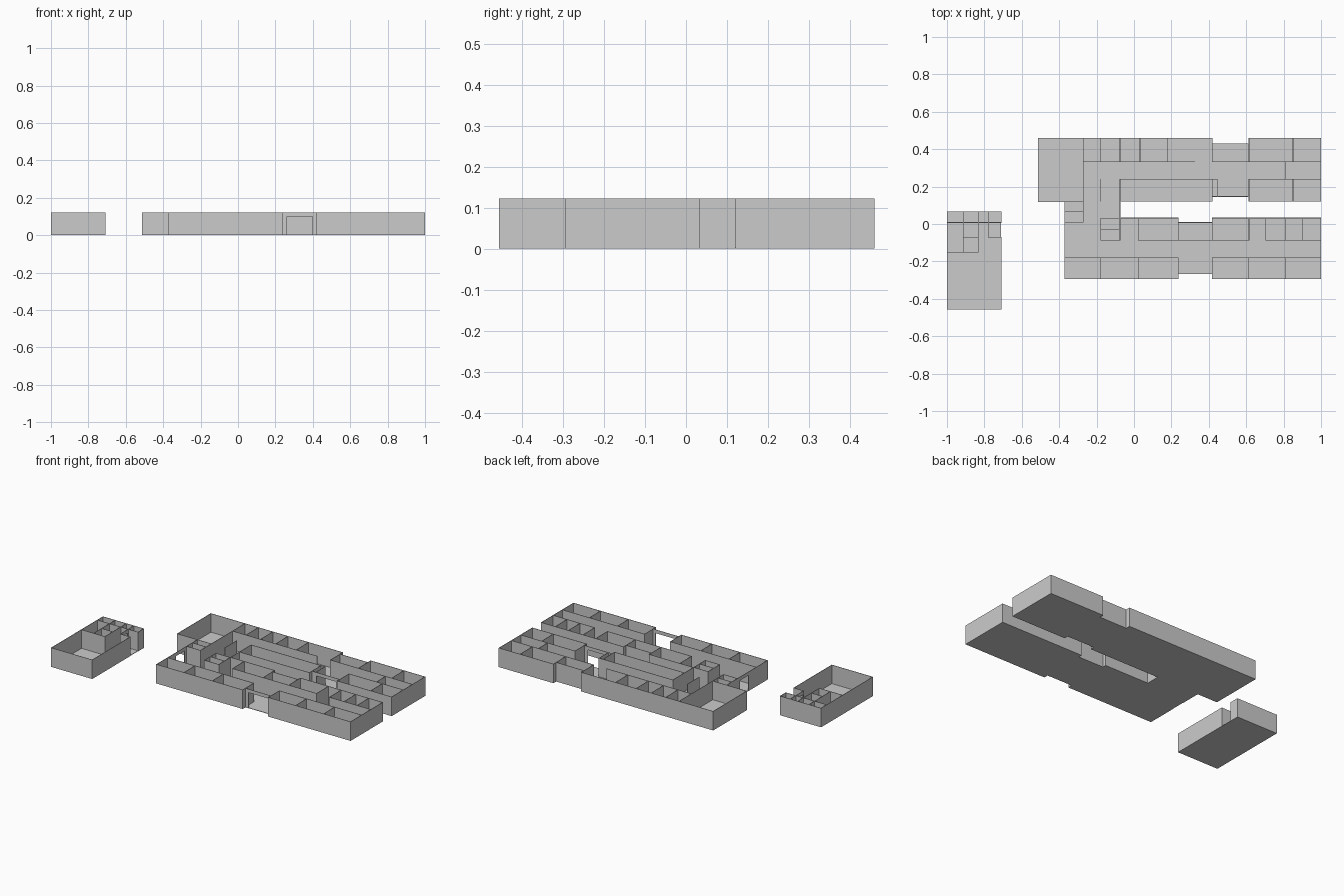
import bpy, bmesh
from mathutils import Matrix, Vector

H, DOOR, T, SLAB = 0.122, 0.10, 0.003, 0.003


def add_box(bm, x0, y0, z0, x1, y1, z1):
    m = Matrix.Translation(((x0 + x1) / 2, (y0 + y1) / 2, (z0 + z1) / 2))
    bmesh.ops.create_cube(bm, size=1, matrix=m @ Matrix.Diagonal((x1 - x0, y1 - y0, z1 - z0, 1)))


def finish(bm, name):
    me = bpy.data.meshes.new(name)
    bm.to_mesh(me)
    bm.free()
    bpy.context.collection.objects.link(bpy.data.objects.new(name, me))


class Walls:
    """Collects thin partitions into one named object."""
    def __init__(self):
        self.bm = bmesh.new()

    def h(self, y, x0, x1, z0=0, door=None):
        if door:
            self.h(y, x0, door[0])
            self.h(y, door[1], x1)
            self.h(y, door[0], door[1], DOOR)
        else:
            add_box(self.bm, x0 - T / 2, y - T / 2, z0, x1 + T / 2, y + T / 2, H)

    def v(self, x, y0, y1, z0=0, door=None):
        if door:
            self.v(x, y0, door[0])
            self.v(x, door[1], y1)
            self.v(x, door[0], door[1], DOOR)
        else:
            add_box(self.bm, x - T / 2, y0 - T / 2, z0, x + T / 2, y1 + T / 2, H)

    def rooms(self, xs, y0, y1):
        """Row of rooms: two long walls and cross walls at every x."""
        self.h(y0, xs[0], xs[-1])
        self.h(y1, xs[0], xs[-1])
        for x in xs:
            self.v(x, y0, y1)


def floor(name, rects):
    bm = bmesh.new()
    for x0, y0, x1, y1 in rects:
        add_box(bm, x0, y0, 0, x1, y1, SLAB)
    finish(bm, name)


E = 0.998  # outer east wall

# Rear wing: hall block, back rooms, court-side rooms, through passage
w = Walls()
w.rooms([-0.512, -0.272], 0.12, 0.458)
w.rooms([-0.272, -0.177, -0.075, 0.032, 0.177], 0.333, 0.458)
w.h(0.458, 0.177, 0.418)
w.h(0.333, 0.177, 0.325)
w.v(0.418, 0.333, 0.458)
w.h(0.43, 0.418, 0.615)
w.h(0.333, 0.418, 0.615)
w.rooms([0.615, 0.85, E], 0.333, 0.458)
w.rooms([-0.075, 0.418], 0.122, 0.24)
w.v(-0.177, 0.122, 0.24)
w.h(0.24, 0.418, 0.445)
w.v(0.445, 0.147, 0.24)
w.h(0.147, 0.418, 0.615, door=(0.45, 0.59))
w.rooms([0.615, 0.85, E], 0.122, 0.24)
w.v(0.808, 0.24, 0.333)
w.v(E, 0.24, 0.333)
finish(w.bm, "rear_wing_walls")

# Link between wings: west entrance, small rooms
w = Walls()
w.v(-0.37, -0.292, 0.12, door=(-0.10, -0.01))
w.v(-0.272, 0.01, 0.12)
w.h(0.01, -0.37, -0.272)
w.h(0.068, -0.37, -0.272)
w.v(-0.075, 0.03, 0.122)
w.rooms([-0.177, -0.075], -0.087, 0.03)
w.h(-0.028, -0.177, -0.075)
finish(w.bm, "link_walls")

# Front wing: front rooms, main entrance, court-side rooms
w = Walls()
w.rooms([-0.37, -0.177, 0.022, 0.237], -0.292, -0.18)
w.rooms([0.418, 0.61, 0.808, E], -0.292, -0.18)
w.h(-0.265, 0.237, 0.418, door=(0.26, 0.40))
w.h(0.032, -0.075, 0.022)
w.rooms([0.022, 0.237], -0.087, 0.032)
w.h(0.008, 0.237, 0.418)
w.h(-0.087, 0.237, 0.418)
w.rooms([0.418, 0.615], -0.087, 0.032)
w.h(0.032, 0.615, 0.705)
w.rooms([0.705, 0.808, 0.9, E], -0.087, 0.032)
w.v(E, -0.18, -0.087)
finish(w.bm, "front_wing_walls")

floor("main_floor", [
    (-0.512, 0.12, -0.272, 0.458), (-0.272, 0.12, 0.418, 0.458),
    (0.418, 0.147, 0.615, 0.43), (0.615, 0.122, E, 0.458),
    (-0.37, -0.292, -0.075, 0.12), (-0.075, -0.292, 0.237, 0.032),
    (0.237, -0.265, 0.418, 0.008), (0.418, -0.292, E, 0.032)])

# Detached annex with washrooms and an open porch on the east side
w = Walls()
w.v(-E, -0.455, 0.065)
w.h(-0.455, -E, -0.71)
w.v(-0.71, -0.455, -0.072)
w.rooms([-E, -0.912, -0.833, -0.78, -0.71], 0.008, 0.065)
w.h(-0.152, -E, -0.833)
w.v(-0.912, -0.152, 0.008)
w.v(-0.833, -0.152, 0.008)
w.h(-0.072, -0.912, -0.833)
w.v(-0.78, -0.072, 0.008, door=(-0.062, -0.002))
w.h(-0.072, -0.78, -0.71)
finish(w.bm, "annex_walls")
floor("annex_floor", [(-E, -0.455, -0.71, 0.065)])
